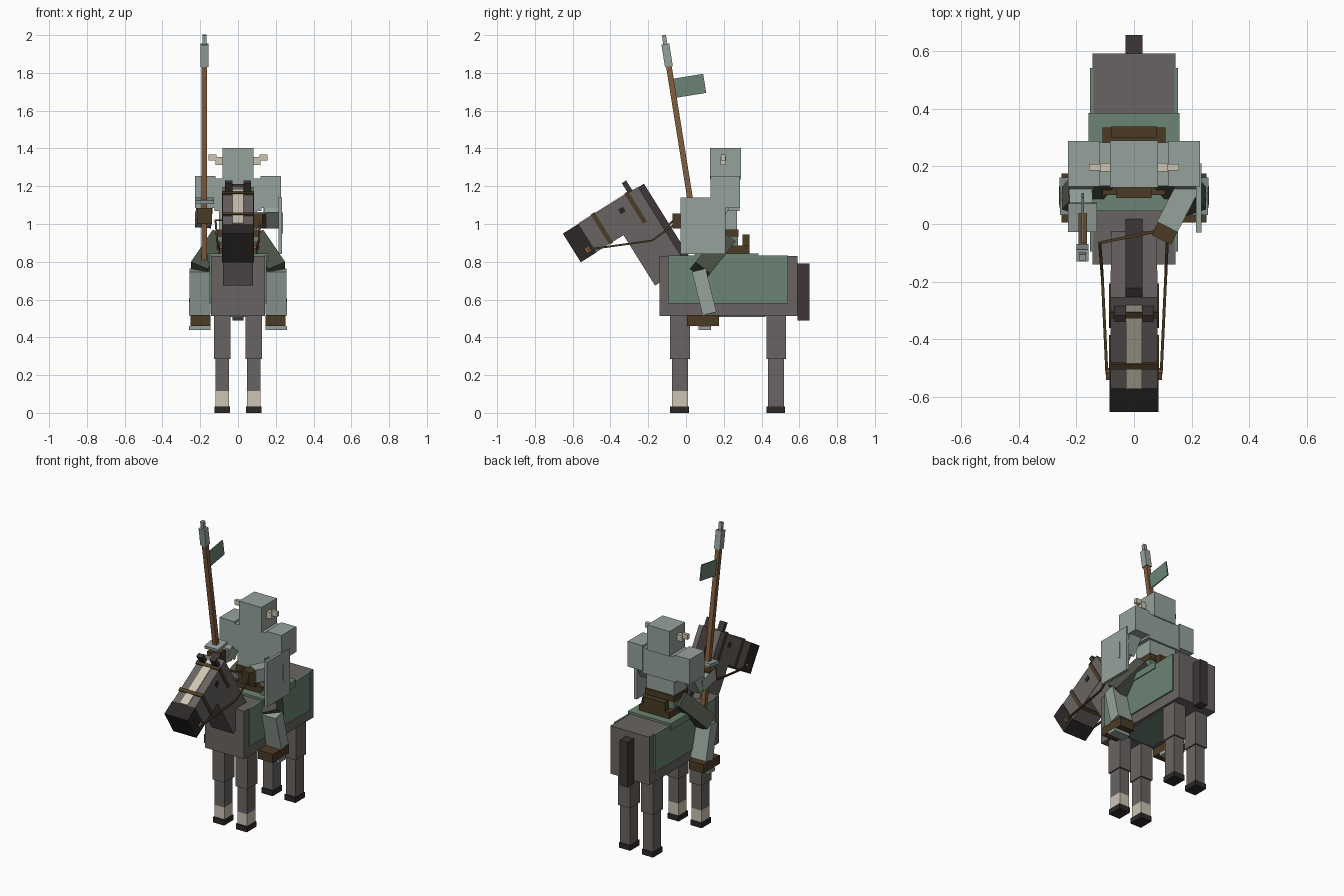
import bpy, math
from mathutils import Matrix, Vector

if "Cube" in bpy.data.objects:
    bpy.data.objects.remove(bpy.data.objects["Cube"])


def colour(name, r, g, b):
    m = bpy.data.materials.new(name)
    lin = [(c / 255 / 12.92 if c < 11 else ((c / 255 + 0.055) / 1.055) ** 2.4) for c in (r, g, b)]
    m.diffuse_color = (*lin, 1)
    m.use_nodes = True
    m.node_tree.nodes["Principled BSDF"].inputs["Base Color"].default_value = m.diffuse_color
    return m


GREY = colour("grey_coat", 105, 100, 98)
DARK = colour("dark_hair", 62, 54, 54)
BLACK = colour("black_muzzle", 45, 39, 39)
WHITE = colour("bone_white", 205, 197, 180)
GREEN = colour("green_cloth", 107, 132, 115)
MAIL = colour("dark_mail", 76, 81, 70)
STEEL = colour("pale_steel", 150, 162, 155)
LEATHER = colour("brown_leather", 76, 59, 37)
WOOD = colour("lance_wood", 130, 93, 62)

ID = Matrix.Identity(4)
FACES = [(0, 1, 3, 2), (4, 6, 7, 5), (0, 4, 5, 1), (2, 3, 7, 6), (0, 2, 6, 4), (1, 5, 7, 3)]


def box(name, x, y, z, mat, frame=ID):
    """Box from (min, max) ranges, placed in a frame."""
    verts = [frame @ Vector((a, b, c)) for a in x for b in y for c in z]
    me = bpy.data.meshes.new(name)
    me.from_pydata(verts, [], FACES)
    me.materials.append(mat)
    ob = bpy.data.objects.new(name, me)
    bpy.context.collection.objects.link(ob)
    return ob


def limb(name, a, b, w, d, mat):
    """Box of section w by d running from point a to point b."""
    a, b = Vector(a), Vector(b)
    axis = (b - a).normalized()
    side = Vector((1, 0, 0)) if abs(axis.x) < 0.9 else Vector((0, 1, 0))
    side = (side - axis * side.dot(axis)).normalized()
    m = Matrix((side, axis.cross(side), axis)).transposed().to_4x4()
    m.translation = a
    return box(name, (-w / 2, w / 2), (-d / 2, d / 2), (0, (b - a).length), mat, m)


def sx(s, a, b):
    """Mirror an x range to side s."""
    return (a, b) if s > 0 else (-b, -a)


# Horse body and cloth
box("horse_body", (-.143, .143), (-.14, .59), (.512, .83), GREY)
box("tail", (-.03, .03), (.59, .655), (.49, .79), DARK)
box("belly_cloth", (-.12, .12), (.03, .42), (.507, .513), GREEN)
box("saddle_cloth", (-.158, .158), (.045, .385), (.80, .845), GREEN)

for s in (-1, 1):
    side = "right" if s < 0 else "left"
    box(side + "_side_cloth", sx(s, .14, .152), (-.095, .54), (.58, .832), GREEN)
    # Horse legs
    for part, y in (("front", -.085), ("back", .425)):
        n = f"{side}_{part}_"
        box(n + "upper_leg", sx(s, .04, .128), (y, y + .105), (.285, .53), GREY)
        sock = .115 if part == "front" else .035
        box(n + "lower_leg", sx(s, .048, .12), (y + .01, y + .095), (sock, .285), GREY)
        if part == "front":
            box(n + "sock", sx(s, .048, .12), (y + .01, y + .095), (.035, sock), WHITE)
        box(n + "hoof", sx(s, .043, .125), (y, y + .1), (0, .035), BLACK)

# Neck and head share one tilted frame
HEAD = Matrix.Translation((0, -.164, .674)) @ Matrix.Rotation(math.radians(32), 4, 'X')
box("neck", (-.08, .08), (0, .2), (0, .48), GREY, HEAD)
box("horse_head", (-.082, .082), (-.17, .2), (.315, .491), GREY, HEAD)
box("muzzle", (-.085, .085), (-.268, -.17), (.313, .492), BLACK, HEAD)
box("mane", (-.03, .03), (.2, .236), (.02, .488), DARK, HEAD)
box("blaze", (-.028, .028), (-.169, .17), (.489, .496), WHITE, HEAD)
for i, p in enumerate((-.09, .12)):
    box(f"bridle_strap_{i}", (-.086, .086), (p, p + .024), (.311, .499), LEATHER, HEAD)
for s in (-1, 1):
    box("ear", sx(s, .028, .068), (.138, .165), (.49, .553), DARK, HEAD)
    box("eye", sx(s, .08, .086), (.047, .077), (.415, .445), BLACK, HEAD)
    box("bit_ring", sx(s, .083, .097), (-.215, -.185), (.335, .365), WOOD, HEAD)

# Reins
for pts in ([(-.094, -.52, .865), (-.11, -.18, .912), (-.119, -.065, 1.02), (.08, -.025, 1.02)],
            [(.094, -.52, .865), (.11, -.18, .912), (.116, -.045, 1.01)]):
    for a, b in zip(pts, pts[1:]):
        limb("rein", a, b, .01, .01, LEATHER)

# Saddle
box("saddle_seat", (-.11, .11), (.1, .335), (.84, .885), LEATHER)
box("saddle_back", (-.08, .08), (.3, .337), (.88, .945), LEATHER)
box("saddle_front", (-.06, .06), (.09, .128), (.88, .95), LEATHER)

# Rider torso and helmet
box("tunic_skirt", (-.105, .105), (.135, .275), (.88, .935), GREEN)
box("belt", (-.108, .108), (.132, .278), (.93, .972), LEATHER)
box("waist", (-.1, .1), (.138, .27), (.97, 1.08), STEEL)
box("chest", (-.125, .125), (.132, .283), (1.07, 1.24), STEEL)
box("helmet", (-.083, .083), (.127, .29), (1.235, 1.402), STEEL)

for s in (-1, 1):
    side = "right_" if s < 0 else "left_"
    # Helmet horns
    box(side + "horn_base", sx(s, .08, .12), (.182, .212), (1.312, 1.355), WHITE)
    box(side + "horn_tip", sx(s, .115, .156), (.186, .208), (1.335, 1.367), WHITE)
    # Arms down to the elbow
    box(side + "shoulder", sx(s, .118, .228), (.13, .287), (1.085, 1.253), STEEL)
    limb(side + "upper_arm", (s * .175, .2, 1.12), (s * .185, .135, 1.0), .085, .085, STEEL)
    # Legs, boots and stirrups
    limb(side + "thigh", (s * .09, .21, .92), (s * .205, .075, .75), .1, .1, MAIL)
    limb(side + "shin", (s * .2, .068, .755), (s * .203, .125, .525), .112, .075, STEEL)
    box(side + "boot", sx(s, .145, .252), (.005, .175), (.46, .517), LEATHER)
    box(side + "stirrup", sx(s, .145, .26), (.065, .132), (.44, .46), STEEL)

# Left hand on the reins, with the shield outside the arm
limb("left_forearm", (.19, .135, 1.02), (.115, -.01, 1.02), .08, .085, STEEL)
limb("left_hand", (.13, .018, 1.015), (.095, -.055, 1.015), .075, .08, LEATHER)
box("shield", (.215, .234), (-.03, .21), (.84, 1.14), STEEL)
box("shield_ridge", (.232, .237), (.138, .146), (.95, 1.06), STEEL)

# Right hand on the lance
limb("right_forearm", (-.188, .15, 1.02), (-.178, .0, 1.045), .08, .08, STEEL)
box("right_hand", (-.218, -.138), (-.015, .07), (1.0, 1.085), LEATHER)

# Lance and pennant
LANCE = Matrix.Translation((-.178, .078, .782)) @ Matrix.Rotation(math.radians(9.1), 4, 'X')
box("lance_shaft", (-.015, .015), (-.015, .015), (0, 1.066), WOOD, LANCE)
box("lance_guard", (-.05, .05), (-.05, .05), (.335, .355), STEEL, LANCE)
box("lance_blade", (-.021, .021), (-.021, .021), (1.065, 1.185), STEEL, LANCE)
box("lance_point", (-.011, .011), (-.011, .011), (1.185, 1.234), STEEL, LANCE)
box("pennant", (-.004, .004), (.012, .173), (.896, .998), GREEN, LANCE)
